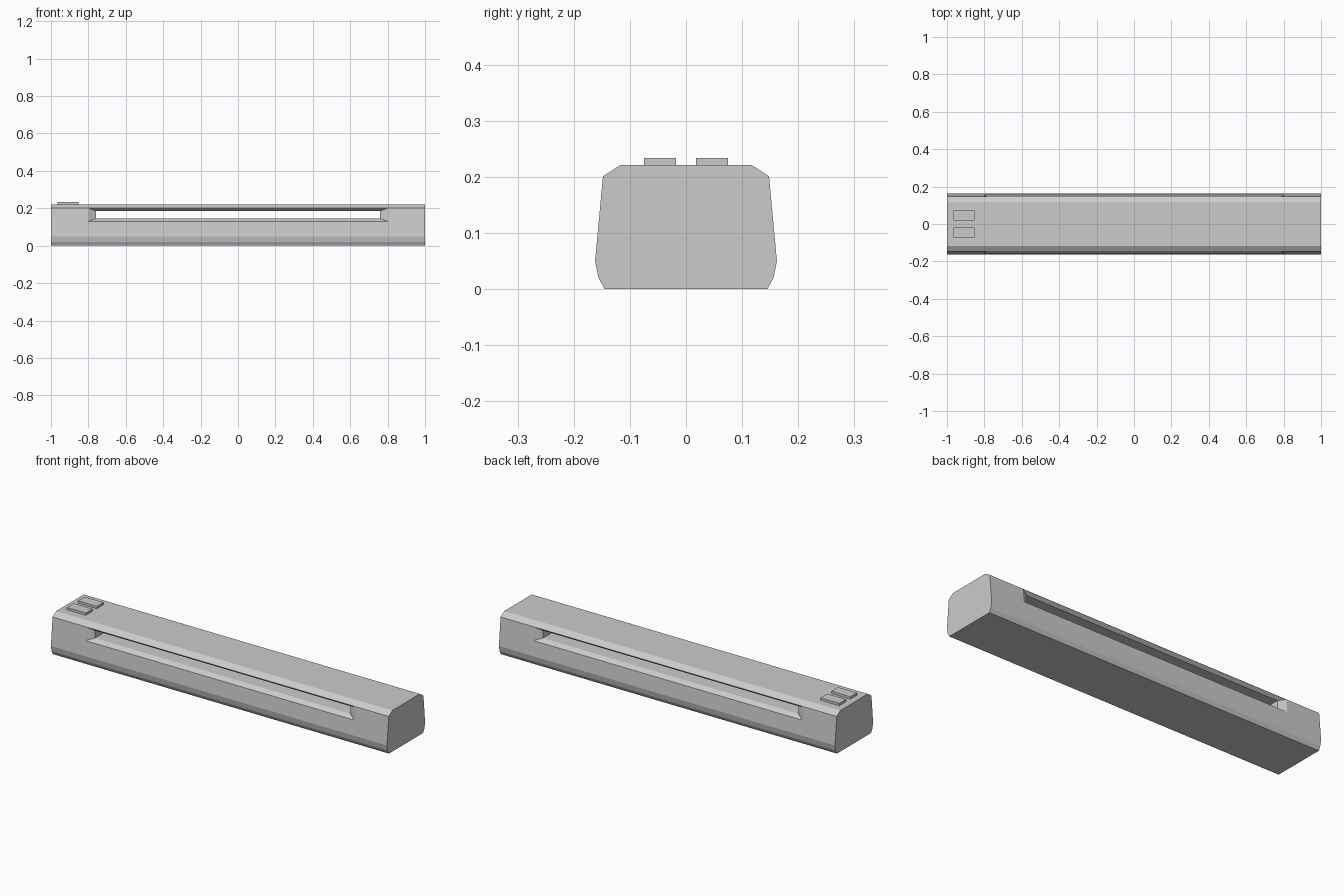
import bpy, bmesh

cube = bpy.data.objects.get("Cube")
if cube:
    bpy.data.objects.remove(cube, do_unlink=True)

grey = bpy.data.materials.new("plain grey")
grey.use_nodes = True
colour = (0.6, 0.6, 0.6, 1)
grey.diffuse_color = colour
grey.node_tree.nodes["Principled BSDF"].inputs["Base Color"].default_value = colour


def loft(name, rings):
    """Join matching closed rings with quads and cap both ends."""
    bm = bmesh.new()
    loops = [[bm.verts.new(p) for p in ring] for ring in rings]
    n = len(loops[0])
    for a, b in zip(loops, loops[1:]):
        for i in range(n):
            j = (i + 1) % n
            bm.faces.new((a[i], a[j], b[j], b[i]))
    bm.faces.new(loops[0])
    bm.faces.new(loops[-1])
    bmesh.ops.recalc_face_normals(bm, faces=bm.faces)
    mesh = bpy.data.meshes.new(name)
    bm.to_mesh(mesh)
    bm.free()
    mesh.materials.append(grey)
    obj = bpy.data.objects.new(name, mesh)
    bpy.context.collection.objects.link(obj)
    return obj


# Long body: mirrored side profile extruded along x
half = [(0.145, 0), (0.156, 0.02), (0.162, 0.05), (0.148, 0.201), (0.117, 0.221)]
profile = half + [(-y, z) for y, z in reversed(half)]
body = loft("body", [[(x, y, z) for y, z in profile] for x in (-1, 1)])


# Through slot with a flared mouth on both long sides
def slot_ring(side, width, low, high, y_low, y_high):
    return [(-width, side * y_low, low), (width, side * y_low, low),
            (width, side * y_high, high), (-width, side * y_high, high)]


mouth = [(0.8, 0.13, 0.2, 0.2, 0.2),
         (0.8, 0.13, 0.2, 0.1546, 0.1481),
         (0.76, 0.145, 0.186, 0.131, 0.131)]
rings = [slot_ring(-1, *m) for m in mouth] + [slot_ring(1, *m) for m in reversed(mouth)]
cutter = loft("slot_cutter", rings)
cutter.hide_render = True

cut = body.modifiers.new("slot", 'BOOLEAN')
cut.operation = 'DIFFERENCE'
cut.solver = 'EXACT'
cut.object = cutter
bpy.context.view_layer.update()
result = bpy.data.meshes.new_from_object(body.evaluated_get(bpy.context.evaluated_depsgraph_get()))
body.modifiers.clear()
body.data = result
bpy.data.objects.remove(cutter, do_unlink=True)

# Two flat buttons on the right end of the top
for name, side in (("front_button", -1), ("back_button", 1)):
    corners = [(-0.965, 0.018), (-0.853, 0.018), (-0.853, 0.075), (-0.965, 0.075)]
    loft(name, [[(x, side * y, z) for x, y in corners] for z in (0.219, 0.234)])
